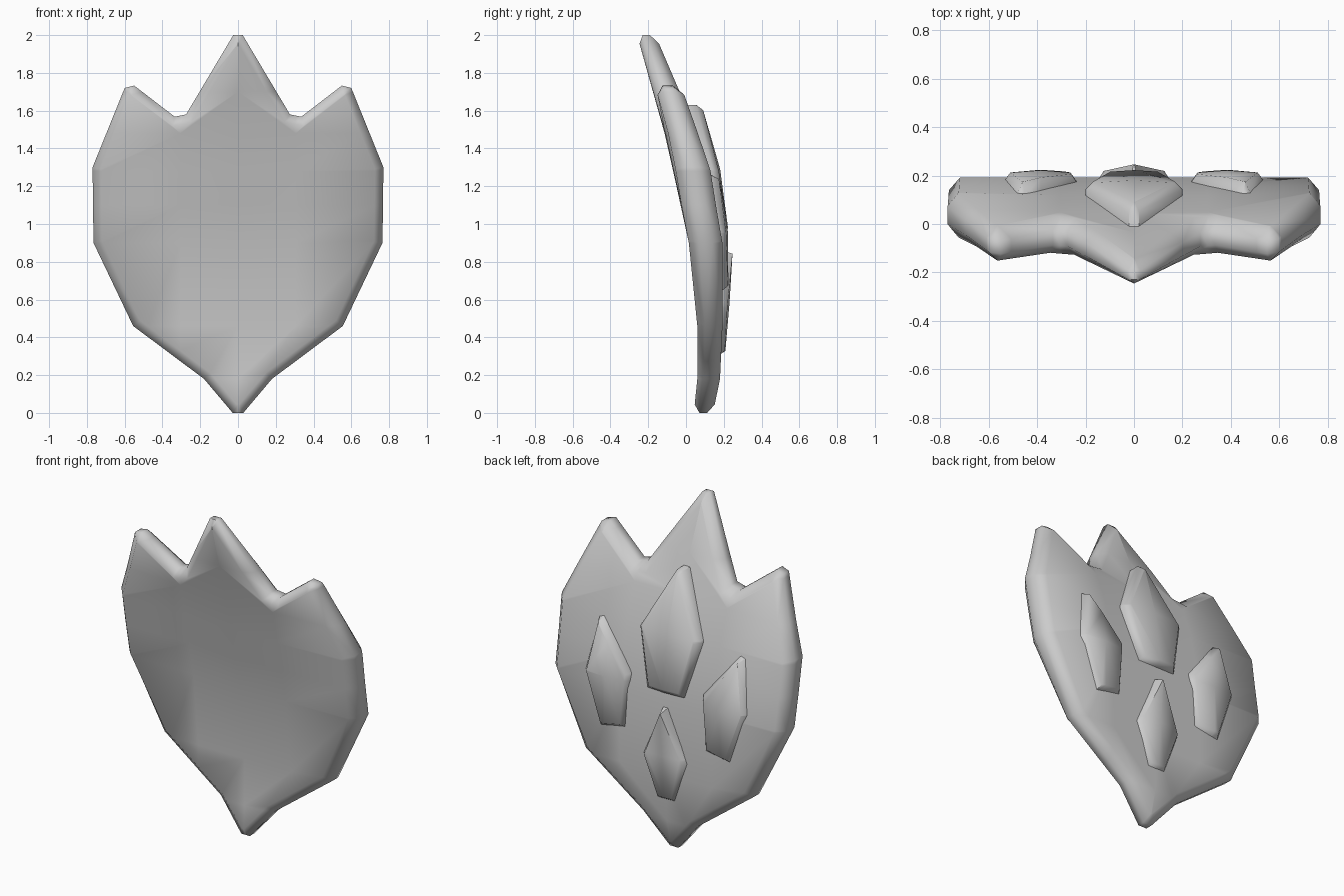
import bpy, bmesh
from mathutils import Vector

if "Cube" in bpy.data.objects:
    bpy.data.objects.remove(bpy.data.objects["Cube"])

# side profile of the plate: (z, y) along its front and back skins
FRONT = [(0, .04), (.15, .06), (.46, .06), (.9, .015), (1.45, -.105), (1.95, -.245), (2, -.258)]
BACK = [(0, .143), (.18, .18), (.46, .193), (.9, .193), (1.27, .12), (1.7, -.035), (2, -.162)]


def lerp_table(table, z):
    z = min(max(z, 0), 2)
    for (z0, y0), (z1, y1) in zip(table, table[1:]):
        if z <= z1:
            return y0 + (y1 - y0) * (z - z0) / (z1 - z0)


def wrap(x, z):
    # the outer points sweep slightly backwards
    return .065 * x * x * min(1, max(0, (z - 1.0) / .7))


def slab(name, outline, y0, y1, bevel, both, xcuts, zcuts, shape):
    bm = bmesh.new()
    base = bm.faces.new([bm.verts.new((x, y0, z)) for x, z in outline])
    ext = bmesh.ops.extrude_face_region(bm, geom=[base], use_keep_orig=True)
    for v in ext["geom"]:
        if isinstance(v, bmesh.types.BMVert):
            v.co.y = y1
    bmesh.ops.recalc_face_normals(bm, faces=bm.faces[:])
    # chamfer the rim
    rims = [e for e in bm.edges
            if all(abs(v.co.y - y1) < 1e-5 for v in e.verts)
            or (both and all(abs(v.co.y - y0) < 1e-5 for v in e.verts))]
    bmesh.ops.bevel(bm, geom=rims, offset=bevel, segments=1, profile=.5,
                    affect='EDGES', clamp_overlap=False)
    # cut rows and columns so the slab can follow the curve
    cuts = [((x, 0, 0), (1, 0, 0)) for x in xcuts] + [((0, 0, z), (0, 0, 1)) for z in zcuts]
    for co, no in cuts:
        bmesh.ops.bisect_plane(bm, geom=bm.verts[:] + bm.edges[:] + bm.faces[:],
                               dist=1e-4, plane_co=Vector(co), plane_no=Vector(no))
    for v in bm.verts:
        v.co.y = shape(v.co)
    bmesh.ops.recalc_face_normals(bm, faces=bm.faces[:])
    me = bpy.data.meshes.new(name)
    bm.to_mesh(me)
    bm.free()
    ob = bpy.data.objects.new(name, me)
    bpy.context.collection.objects.link(ob)
    bpy.ops.object.select_all(action='DESELECT')
    bpy.context.view_layer.objects.active = ob
    ob.select_set(True)
    bpy.ops.object.shade_smooth_by_angle(angle=1.05)
    return ob


def mirrored(half):
    return half + [(-x, z) for x, z in reversed(half)]


# main plate with three points on top
def plate_shape(co):
    t = co.y / .15 + .5
    f, b = lerp_table(FRONT, co.z), lerp_table(BACK, co.z)
    return f + (b - f) * t + wrap(co.x, co.z)


plate = mirrored([(.028, 0), (.18, .18), (.555, .46), (.765, .9), (.77, 1.3),
                  (.6, 1.72), (.55, 1.733), (.335, 1.568), (.275, 1.58), (.025, 2)])
slab("plate", plate, -.075, .075, .045, True, [-.305, 0, .305],
     [.18, .46, .9, 1.1, 1.28, 1.48, 1.7], plate_shape)


# raised scales on the back
def scale(name, outline, height, lift, crown):
    xs, zs = [p[0] for p in outline], [p[1] for p in outline]
    cx, w = (min(xs) + max(xs)) / 2, (max(xs) - min(xs)) / 2
    z0, z1 = min(zs), max(zs)
    zm = z0 + .5 * (z1 - z0)

    def shape(co):
        y = lerp_table(BACK, co.z) + wrap(co.x, co.z) + co.y
        if co.y > 0:
            t = (co.z - z0) / (z1 - z0)
            y += lift * t + crown * max(0, 1 - abs(co.x - cx) / w)
        return y
    slab(name, outline, -.03, .03, .028, False, [cx], [zm],
         lambda co: shape(Vector((co.x, co.y + (height - .03) * (co.y > 0), co.z))))


scale("upper_scale", mirrored([(.12, .95), (.2, 1.28), (.02, 1.63)]), .03, .05, .013)
scale("lower_scale", mirrored([(.065, .3), (.155, .56), (.02, .87)]), .008, .035, .012)
side = [(.26, .67), (.43, .64), (.54, .95), (.485, 1.26), (.45, 1.27), (.23, 1.0)]
for label, s in (("right", 1), ("left", -1)):
    scale(label + "_scale", [(s * x, z) for x, z in side], .018, .02, .012)
